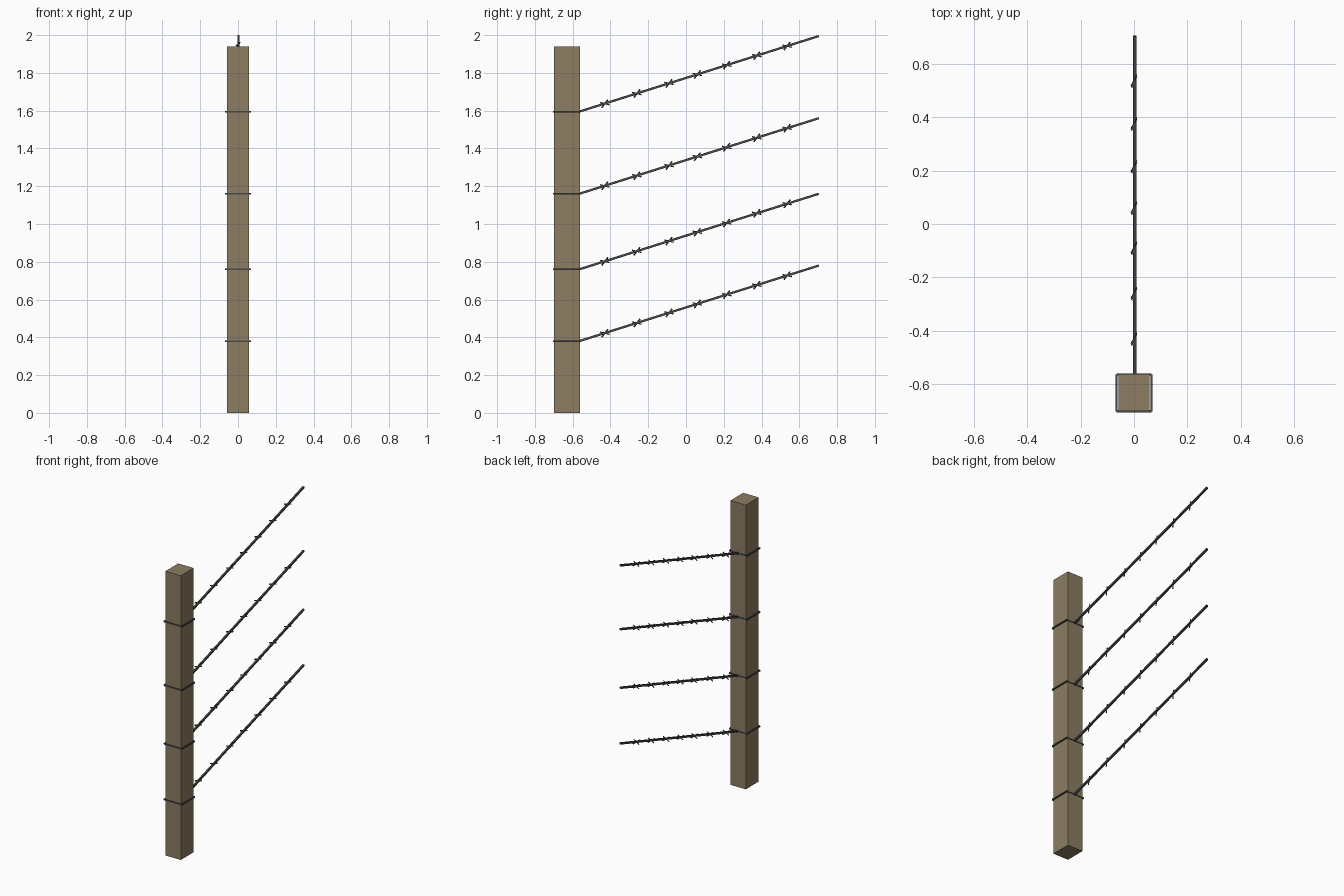
import bpy, bmesh
from mathutils import Vector

if "Cube" in bpy.data.objects:
    bpy.data.objects.remove(bpy.data.objects["Cube"])


def material(name, rgb):
    m = bpy.data.materials.new(name)
    m.diffuse_color = (*rgb, 1)
    m.use_nodes = True
    m.node_tree.nodes["Principled BSDF"].inputs["Base Color"].default_value = m.diffuse_color
    return m


WOOD = material("weathered wood", (0.262, 0.205, 0.122))
STEEL = material("dark steel", (0.07, 0.07, 0.073))


def add_object(name, bm, mat):
    bmesh.ops.recalc_face_normals(bm, faces=bm.faces)
    me = bpy.data.meshes.new(name)
    bm.to_mesh(me)
    bm.free()
    me.materials.append(mat)
    ob = bpy.data.objects.new(name, me)
    bpy.context.collection.objects.link(ob)
    return ob


def rod(bm, a, b, r, sides=4):
    """Straight low-poly rod from a to b."""
    a, b = Vector(a), Vector(b)
    d = b - a
    u = d.cross(Vector((0, 0, 1))).normalized()
    v = u.cross(d).normalized()
    c = (u + v) * r, (v - u) * r, (-u - v) * r, (u - v) * r
    rings = [[bm.verts.new(p + o) for o in c] for p in (a, b)]
    for i in range(4):
        j = (i + 1) % 4
        bm.faces.new((rings[0][i], rings[0][j], rings[1][j], rings[1][i]))
    bm.faces.new(rings[0])
    bm.faces.new(rings[1])


# Square post
X, Y0, Y1, H = 0.058, -0.70, -0.562, 1.94
bm = bmesh.new()
bmesh.ops.create_cube(bm, size=1)
for v in bm.verts:
    v.co = (v.co.x * 2 * X, (Y0 + Y1) / 2 + v.co.y * (Y1 - Y0), (v.co.z + 0.5) * H)
add_object("post", bm, WOOD)

SLOPE = 0.40 / 1.265
WX = 0.003
BARBS = (-0.43, -0.26, -0.09, 0.06, 0.215, 0.375, 0.535)

for n, z in enumerate((0.38, 0.76, 1.16, 1.595), 1):
    # Loop tied round the post
    bm = bmesh.new()
    w, f, b, r = 0.066, -0.701, -0.563, 0.004
    corners = [(-w, f, z), (w, f, z), (w, b, z), (-w, b, z)]
    for i in range(4):
        rod(bm, corners[i], corners[(i + 1) % 4], r)
    add_object(f"post_loop_{n}", bm, STEEL)

    # Rising strand
    bm = bmesh.new()
    rod(bm, (WX, -0.565, z), (WX, 0.703, z + 0.40), 0.006)
    add_object(f"wire_{n}", bm, STEEL)

    # Barbs crossing the strand
    bm = bmesh.new()
    for y in BARBS:
        c = Vector((0, y, z + (y + 0.562) * SLOPE))
        for d in ((0.009, 0.016, 0.021), (0.009, 0.024, -0.006)):
            d = Vector(d)
            rod(bm, c - d, c + d, 0.003)
    add_object(f"barbs_{n}", bm, STEEL)
